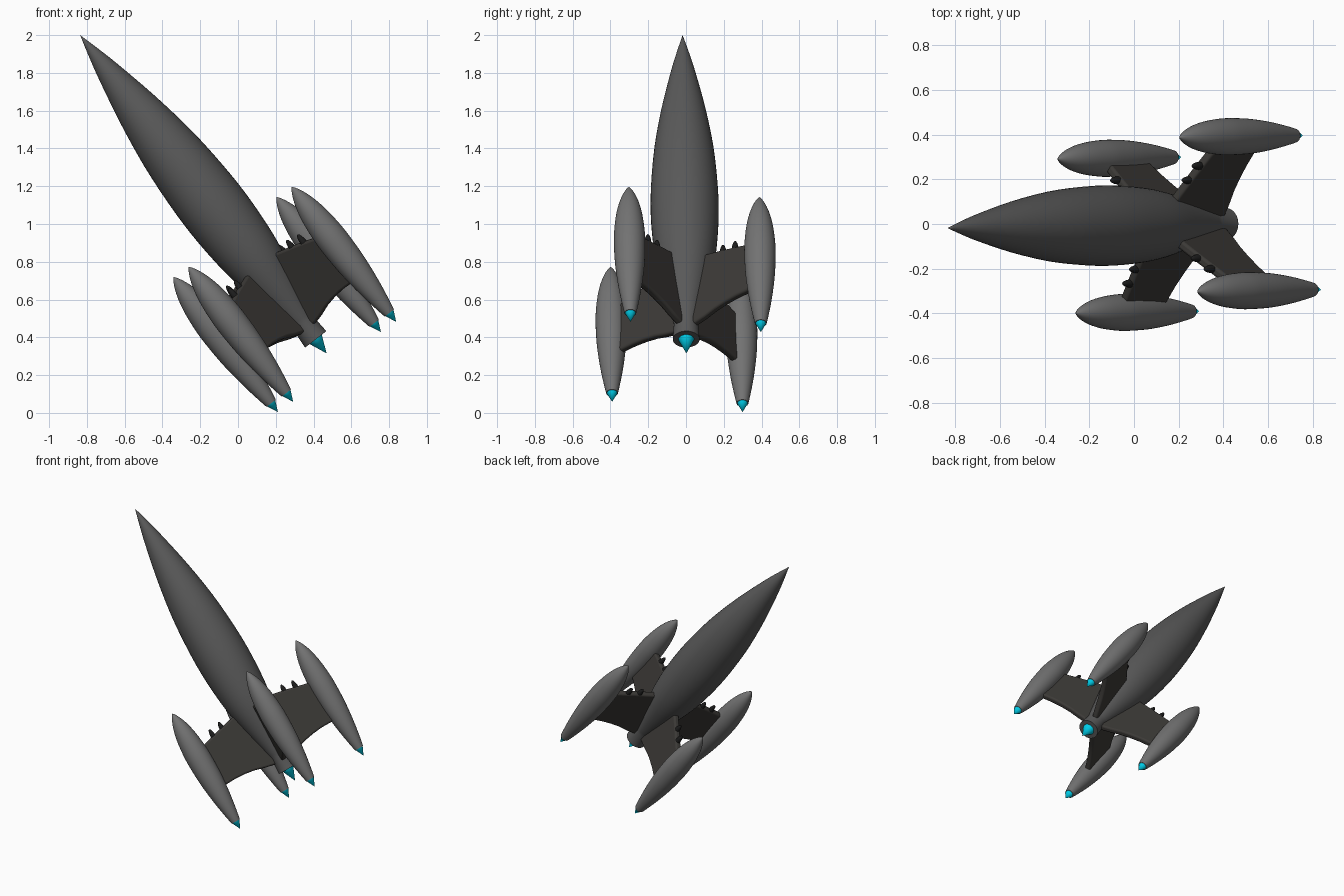
import bpy, bmesh
from math import sin, cos, pi, radians
from mathutils import Matrix, Vector

if "Cube" in bpy.data.objects:
    bpy.data.objects.remove(bpy.data.objects["Cube"])

# Ship frame: local z runs toward the nose (nose tip at 0), local x/y span the cross-section
NOSE = Vector((-0.836, -0.018, 2.0))
zl = Vector((-1.305, -0.02, 1.685)).normalized()
yl = Vector((0, 1, 0))
yl = (yl - zl * yl.dot(zl)).normalized()
xl = yl.cross(zl)
SHIP = Matrix.Translation(NOSE) @ Matrix((xl, yl, zl)).transposed().to_4x4()


def mat(name, rgb):
    m = bpy.data.materials.new(name)
    m.diffuse_color = (*rgb, 1)
    m.use_nodes = True
    m.node_tree.nodes["Principled BSDF"].inputs["Base Color"].default_value = m.diffuse_color
    return m


HULL = mat("hull_grey", (0.10, 0.10, 0.10))
POD = mat("pod_grey", (0.17, 0.17, 0.17))
FIN = mat("fin_dark", (0.045, 0.042, 0.038))
SPIKE = mat("spike_black", (0.012, 0.012, 0.012))
GLOW = mat("exhaust_cyan", (0.0, 0.62, 0.82))


def add(name, bm, material, local=Matrix(), angle=35):
    bmesh.ops.recalc_face_normals(bm, faces=bm.faces)
    me = bpy.data.meshes.new(name)
    bm.to_mesh(me)
    bm.free()
    me.materials.append(material)
    ob = bpy.data.objects.new(name, me)
    bpy.context.collection.objects.link(ob)
    ob.matrix_world = SHIP @ local
    bpy.ops.object.select_all(action='DESELECT')
    ob.select_set(True)
    bpy.context.view_layer.objects.active = ob
    bpy.ops.object.shade_smooth_by_angle(angle=radians(angle))
    return ob


def smooth(pts, n=3):
    """Catmull-Rom refinement of a profile."""
    p = [Vector(q) for q in pts]
    out = []
    for i in range(len(p) - 1):
        a, b, c, d = p[max(i - 1, 0)], p[i], p[i + 1], p[min(i + 2, len(p) - 1)]
        for k in range(n):
            t = k / n
            out.append(0.5 * (2 * b + (c - a) * t + (2 * a - 5 * b + 4 * c - d) * t * t
                              + (3 * b - a - 3 * c + d) * t ** 3))
    return [tuple(q) for q in out] + [tuple(p[-1])]


def lathe(name, profile, material, local=Matrix(), sides=40):
    """Revolve (distance behind nose, radius) points about the local z axis."""
    bm = bmesh.new()
    rings = []
    for t, r in profile:
        if r < 1e-5:
            rings.append([bm.verts.new((0, 0, -t))])
        else:
            rings.append([bm.verts.new((r * cos(2 * pi * i / sides), r * sin(2 * pi * i / sides), -t))
                          for i in range(sides)])
    for a, b in zip(rings, rings[1:]):
        for i in range(sides):
            j = (i + 1) % sides
            quad = [a[i % len(a)], a[j % len(a)], b[j % len(b)], b[i % len(b)]]
            bm.faces.new(list(dict.fromkeys(quad)))
    for ring in (rings[0], rings[-1]):
        if len(ring) > 1:
            bm.faces.new(ring)
    return add(name, bm, material, local)


# Main hull with slightly flared nozzle
hull = smooth([(0, 0), (0.12, 0.033), (0.25, 0.065), (0.5, 0.117), (0.76, 0.157), (1.0, 0.176),
               (1.2, 0.18), (1.4, 0.169), (1.55, 0.15), (1.7, 0.118), (1.83, 0.087), (1.93, 0.064)])
lathe("hull", hull + [(2.037, 0.071)], HULL, sides=48)
lathe("hull_exhaust", [(2.03, 0.044), (2.131, 0)], GLOW)

# Profiles shared by the four outrigger engines
pod = smooth([(0, 0), (0.02, 0.015), (0.06, 0.035), (0.12, 0.055), (0.2, 0.071), (0.3, 0.081),
              (0.38, 0.083), (0.5, 0.079), (0.6, 0.07), (0.7, 0.057), (0.8, 0.04), (0.845, 0.031)])
spike = [(0.07 * (1 - cos(pi * i / 12)), 0.019 * sin(pi * i / 12)) for i in range(13)]
fin_edge = [(0.03, 1.535), (0.14, 1.545), (0.28, 1.575), (0.40, 1.605), (0.47, 1.625),
            (0.47, 1.918), (0.42, 1.915), (0.34, 1.914), (0.27, 1.92), (0.20, 1.932),
            (0.13, 1.953), (0.03, 1.975)]

for k in range(4):
    turn = Matrix.Rotation(radians(53 + 90 * k), 4, 'Z')

    # Engine pod and its exhaust cone
    place = turn @ Matrix.Translation((0.493, 0, -1.318))
    lathe(f"pod_{k + 1}", pod, POD, place)
    lathe(f"pod_exhaust_{k + 1}", [(0.84, 0.03), (0.904, 0)], GLOW, place, 24)

    # Fin plate joining pod and hull
    bm = bmesh.new()
    face = bm.faces.new([bm.verts.new((r, -0.02, -t)) for r, t in fin_edge])
    ext = bmesh.ops.extrude_face_region(bm, geom=[face])
    bmesh.ops.translate(bm, vec=(0, 0.04, 0),
                        verts=[g for g in ext["geom"] if isinstance(g, bmesh.types.BMVert)])
    fin = add(f"fin_{k + 1}", bm, FIN, turn)
    bev = fin.modifiers.new("rounded_edges", 'BEVEL')
    bev.width = 0.012
    bev.segments = 3

    # Two spikes on each leading edge
    for n, r in enumerate((0.25, 0.33)):
        lathe(f"fin_spike_{k + 1}_{n + 1}", spike, SPIKE,
              turn @ Matrix.Translation((r, 0, -1.525 - 0.012 * n)), 16)
